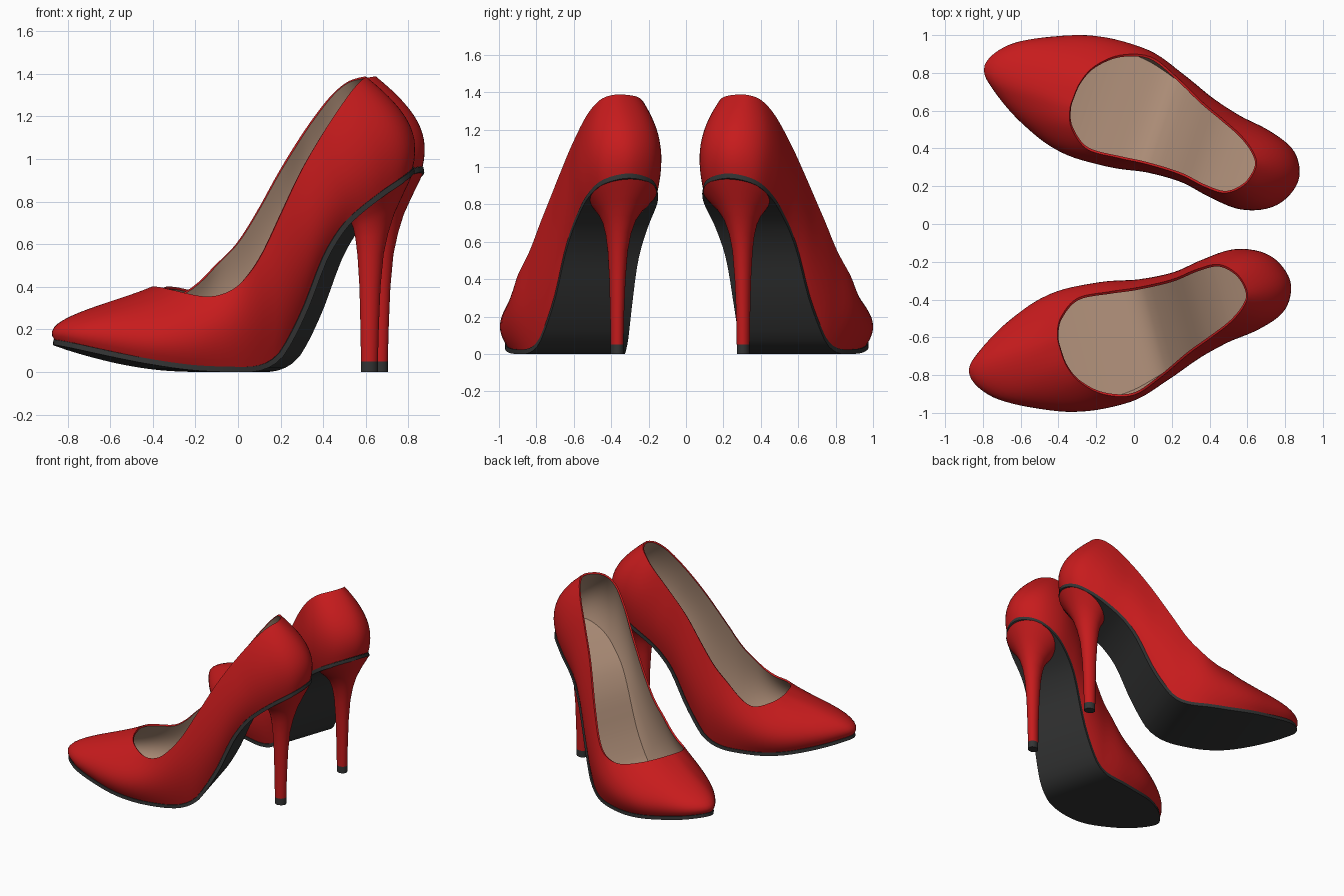
import bpy, bmesh, math
from mathutils import Vector, Matrix

if "Cube" in bpy.data.objects:
    bpy.data.objects.remove(bpy.data.objects["Cube"])

def material(name, col):
    m = bpy.data.materials.new(name)
    m.diffuse_color = (*col, 1)
    m.use_nodes = True
    m.node_tree.nodes["Principled BSDF"].inputs["Base Color"].default_value = m.diffuse_color
    return m

RED = material("red leather", (0.57, 0.011, 0.012))
BEIGE = material("beige lining", (0.46, 0.295, 0.205))
BLACK = material("black sole", (0.033, 0.034, 0.034))

# Plan outline stations, clockwise from the toe: sole edge (u, v), opening edge (u, v)
STATIONS = [
    (-.868, -.012, -.38, .00), (-.785, .08, -.375, .07), (-.60, .183, -.335, .155),
    (-.38, .25, -.223, .232), (-.10, .25, -.05, .222), (.12, .212, .10, .205),
    (.32, .20, .285, .199), (.50, .23, .43, .218), (.68, .235, .548, .212),
    (.82, .168, .63, .135), (.88, .03, .655, .03), (.82, -.095, .62, -.035),
    (.68, -.148, .53, -.10), (.50, -.17, .40, -.155), (.32, -.21, .27, -.205),
    (.12, -.275, .10, -.285), (-.10, -.325, -.065, -.340), (-.38, -.312, -.22, -.295),
    (-.60, -.24, -.325, -.20), (-.785, -.14, -.37, -.10)]
# Side profiles (u, z) of the sole edge and of the opening edge
SOLE_Z = [(-.88, .155), (-.66, .10), (-.47, .06), (-.28, .033), (-.10, .025), (.03, .028),
          (.11, .055), (.17, .11), (.28, .30), (.38, .53), (.45, .645), (.52, .725),
          (.67, .84), (.80, .92), (.88, .965)]
TOP_Z = [(-.39, .405), (-.34, .385), (-.22, .355), (-.14, .365), (-.06, .41), (.05, .535),
         (.166, .74), (.28, .945), (.40, 1.125), (.52, 1.28), (.60, 1.36), (.66, 1.39)]
SUB, ROWS = 6, 14
N = len(STATIONS) * SUB

def profile(tab, x):
    """Smooth interpolation of a (u, z) table."""
    x = min(max(x, tab[0][0]), tab[-1][0])
    i = next(k for k in range(len(tab) - 1) if x <= tab[k + 1][0])
    def slope(k):
        a, b = tab[max(k - 1, 0)], tab[min(k + 1, len(tab) - 1)]
        return (b[1] - a[1]) / (b[0] - a[0])
    (x0, y0), (x1, y1) = tab[i], tab[i + 1]
    h = x1 - x0
    t = (x - x0) / h
    return ((2*t**3 - 3*t*t + 1) * y0 + (t**3 - 2*t*t + t) * h * slope(i)
            + (3*t*t - 2*t**3) * y1 + (t**3 - t*t) * h * slope(i + 1))

def closed_curve(pts):
    """Closed Catmull-Rom curve through 2D points."""
    out, n = [], len(pts)
    for i in range(n):
        a, b, c, d = (Vector(pts[(i + k) % n]) for k in (-1, 0, 1, 2))
        for j in range(SUB):
            t = j / SUB
            out.append(.5 * (2*b + (c - a)*t + (2*a - 5*b + 4*c - d)*t*t + (3*b - a - 3*c + d)*t**3))
    return out

SOLE = closed_curve([s[:2] for s in STATIONS])
TOP = closed_curve([s[2:] for s in STATIONS])
NORM = []
for i in range(N):
    t = (SOLE[(i + 1) % N] - SOLE[i - 1]).normalized()
    NORM.append(Vector((-t.y, t.x)))

def build(name, verts, faces, mats, place, mirrored, ids=None):
    faces = [f[::-1] if mirrored else f for f in faces]
    me = bpy.data.meshes.new(name)
    me.from_pydata([place @ Vector(v) for v in verts], [], faces)
    for m in mats:
        me.materials.append(m)
    for k, p in enumerate(me.polygons):
        p.use_smooth = True
        p.material_index = ids[k] if ids else 0
    me.set_sharp_from_angle(angle=math.radians(40))
    ob = bpy.data.objects.new(name, me)
    bpy.context.collection.objects.link(ob)

def upper():
    """Outer leather, inner lining and the rim that joins them."""
    verts = []
    for r in range(ROWS + 1):
        t = r / ROWS
        for i in range(N):
            a, b, n = SOLE[i], TOP[i], NORM[i]
            za, zb = profile(SOLE_Z, a.x), profile(TOP_Z, b.x)
            if i < N / 2:  # the opening is a little higher on the inner side
                zb += .06 * math.exp(-((b.x + .03) / .13) ** 2)
            heel = min(max((a.x - .5) / .35, 0), 1)
            toe = min(max((-a.x + .1) / .4, 0), 1)
            o1 = .05 + .03 * toe - .01 * heel
            o2 = .045 - .06 * (a - b).length + .052 * heel
            p0, p3 = Vector((*a, za)), Vector((*b, zb))
            p1 = Vector((*(a + n * o1), za + .38 * (zb - za)))
            p2 = Vector((*(b + (a - b) * .48 + n * o2), zb - .36 * (zb - za)))
            s = 1 - t
            verts.append(s**3 * p0 + 3*s*s*t * p1 + 3*s*t*t * p2 + t**3 * p3)
    faces = [(r*N + i, (r + 1)*N + i, (r + 1)*N + (i + 1) % N, r*N + (i + 1) % N)
             for r in range(ROWS) for i in range(N)]
    bm = bmesh.new()
    vs = [bm.verts.new(v) for v in verts]
    for f in faces:
        bm.faces.new([vs[k] for k in f])
    bm.normal_update()
    inner = [v.co - v.normal * .013 for v in vs]
    bm.free()
    M = len(verts)
    lining = [tuple(k + M for k in f[::-1]) for f in faces]
    q = ROWS * N
    rim = [(q + i, M + q + i, M + q + (i + 1) % N, q + (i + 1) % N) for i in range(N)]
    return verts + inner, faces + lining + rim, [0]*len(faces) + [1]*len(lining) + [0]*N

def slab(grow, up, down):
    """Layer following the sole: offset along the profile normal from 'up' to 'down'."""
    rings = []
    for off in (up, down):
        for i in range(N):
            p = SOLE[i] + NORM[i] * grow
            u = SOLE[i].x
            m = (profile(SOLE_Z, u + .01) - profile(SOLE_Z, u - .01)) / .02
            m = min(m, 2.2) if abs(u) < .8 else .3 * m
            L = math.hypot(1, m)
            rings.append(Vector((p.x - off * m / L, p.y, profile(SOLE_Z, u) + off / L)))
    faces = [(i, (i + 1) % N, N + (i + 1) % N, N + i)[::-1] for i in range(N)]
    for j in range(N // 2):
        a, b, c, d = j, j + 1, (N - j - 1) % N, (N - j) % N
        quad = [a, d, c, b] if j else [a, c, b]
        if j == N // 2 - 1:
            quad = [a, d, b]
        faces.append(tuple(quad))
        faces.append(tuple(k + N for k in quad[::-1]))
    return rings, faces

def loft(rings, seg=40):
    """Stack of ellipses (u, v, ru, rv, z, tilt), capped at both ends."""
    verts, faces = [], []
    for u, v, ru, rv, z, tilt in rings:
        for k in range(seg):
            a = 2 * math.pi * k / seg
            du = ru * math.cos(a)
            verts.append(Vector((u + du, v + rv * math.sin(a), z + tilt * du)))
    for r in range(len(rings) - 1):
        faces += [(r*seg + k, r*seg + (k + 1) % seg, (r + 1)*seg + (k + 1) % seg, (r + 1)*seg + k)
                  for k in range(seg)]
    last = (len(rings) - 1) * seg
    return verts, faces + [tuple(range(seg))[::-1], tuple(range(last, last + seg))]

HEEL = [(.670, .020, .040, .034, .05, 0), (.671, .020, .044, .037, .22, 0),
        (.673, .021, .050, .043, .40, 0), (.676, .022, .062, .053, .55, .05),
        (.683, .024, .078, .067, .64, .18), (.692, .027, .097, .088, .71, .33),
        (.705, .032, .124, .122, .77, .47), (.714, .037, .146, .156, .812, .55),
        (.720, .040, .160, .182, .845, .58)]
TIP = [(.670, .020, .040, .034, 0, 0), (.670, .020, .040, .034, .05, 0)]

def shoe(side, centre, angle, mirrored):
    place = Matrix.Translation((*centre, 0)) @ Matrix.Rotation(math.radians(angle), 4, 'Z')
    if mirrored:
        place = place @ Matrix.Diagonal((1, -1, 1, 1))
    v, f, ids = upper()
    build(side + "_upper", v, f, [RED, BEIGE], place, mirrored, ids)
    build(side + "_insole", *slab(-.004, .018, .006), [BEIGE], place, mirrored)
    build(side + "_sole", *slab(.005, 0, -.025), [BLACK], place, mirrored)
    build(side + "_heel", *loft(HEEL), [RED], place, mirrored)
    build(side + "_heel_tip", *loft(TIP), [BLACK], place, mirrored)

shoe("front_shoe", (-.025, -.56), 14.9, False)
shoe("back_shoe", (.037, .543), -19, True)
